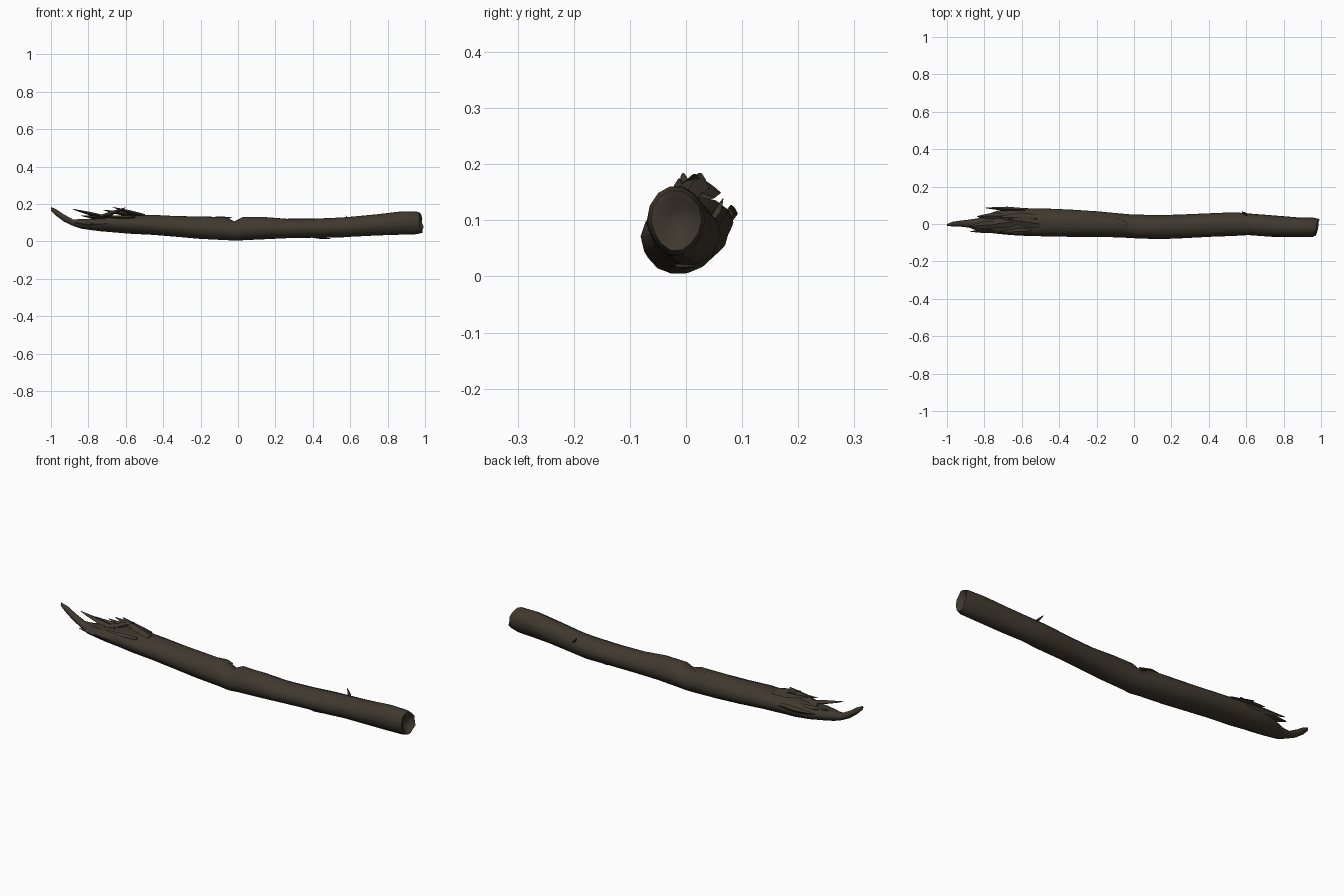
import bpy, bmesh, math, random
from mathutils import Vector

random.seed(4)
SIDES = 14

cube = bpy.data.objects.get("Cube")
if cube:
    bpy.data.objects.remove(cube, do_unlink=True)


def make_material(name, colour):
    mat = bpy.data.materials.new(name)
    mat.use_nodes = True
    mat.diffuse_color = colour
    bsdf = mat.node_tree.nodes["Principled BSDF"]
    bsdf.inputs["Base Color"].default_value = colour
    bsdf.inputs["Roughness"].default_value = 0.9
    return mat


BARK = make_material("dark bark", (0.05, 0.04, 0.028, 1))


def finish(bm, name, angle):
    bmesh.ops.recalc_face_normals(bm, faces=bm.faces)
    mesh = bpy.data.meshes.new(name)
    bm.to_mesh(mesh)
    bm.free()
    mesh.materials.append(BARK)
    obj = bpy.data.objects.new(name, mesh)
    bpy.context.collection.objects.link(obj)
    bpy.ops.object.select_all(action="DESELECT")
    obj.select_set(True)
    bpy.context.view_layer.objects.active = obj
    bpy.ops.object.shade_smooth_by_angle(angle=math.radians(angle))
    return obj


def bridge(bm, a, b):
    for i in range(len(a)):
        j = (i + 1) % len(a)
        bm.faces.new((a[i], a[j], b[j], b[i]))


# Log outline: x, bottom, top, front, back
STATIONS = [
    (-1.0, .165, .185, -.010, .000), (-.97, .135, .172, -.013, .012),
    (-.93, .105, .145, -.014, .018), (-.88, .082, .118, -.020, .024),
    (-.84, .068, .122, -.036, .030), (-.79, .060, .130, -.046, .050),
    (-.73, .053, .136, -.053, .072), (-.66, .046, .148, -.060, .082),
    (-.58, .040, .153, -.065, .085), (-.46, .033, .146, -.068, .083),
    (-.33, .022, .139, -.069, .078), (-.2, .010, .136, -.070, .070),
    (-.07, .003, .133, -.073, .057), (-.02, .002, .110, -.076, .053),
    (.03, .003, .134, -.079, .051), (.14, .009, .134, -.082, .048),
    (.26, .014, .124, -.078, .052), (.4, .018, .124, -.069, .058),
    (.54, .018, .131, -.064, .064), (.61, .023, .136, -.061, .058),
    (.74, .029, .149, -.069, .047), (.87, .034, .164, -.071, .037),
    (.955, .037, .163, -.070, .036),
]


def build_log():
    bm = bmesh.new()
    rings = []
    for x, z0, z1, y0, y1 in STATIONS:
        ring = []
        for k in range(SIDES):
            a = math.tau * k / SIDES
            # long shallow grooves follow the grain
            r = 1 - .035 * (1 + math.sin(3 * a + 4 * x)) * abs(math.sin(2 * a))
            r -= random.uniform(0, .03)
            y = (y0 + y1) / 2 + (y1 - y0) / 2 * math.cos(a) * r
            z = (z0 + z1) / 2 + (z1 - z0) / 2 * math.sin(a) * r
            # ragged torn upper side near the broken end
            if -.8 < x < -.5 and math.sin(a) > .3:
                z -= random.uniform(0, .014)
            ring.append(bm.verts.new((x, y, z)))
        rings.append(ring)
    for a, b in zip(rings, rings[1:]):
        bridge(bm, a, b)
    bm.faces.new(rings[0])

    # Broken right end: tilted worn rim with a shallow hollow
    last = rings[-1]
    centre = sum((v.co for v in last), Vector()) / SIDES
    for scale, push in ((.88, .025), (.62, .012), (.3, .002)):
        ring = []
        for v in last:
            d = v.co - centre
            tilt = -.12 * d.z + .13 * d.y if scale > .8 else 0
            ring.append(bm.verts.new((centre.x + push + tilt + random.uniform(-.004, .004),
                                      centre.y + d.y * scale, centre.z + d.z * scale)))
        bridge(bm, rings[-1], ring)
        rings.append(ring)
    bm.faces.new(rings[-1])
    return finish(bm, "log", 50)


def splinter(name, root, tip, width, thick):
    """Flat four-sided shard tapering from root to tip."""
    root, tip = Vector(root), Vector(tip)
    axis = (tip - root).normalized()
    side = axis.cross(Vector((0, 0, 1))).normalized()
    up = side.cross(axis)
    bm = bmesh.new()
    rings = []
    for t, s in ((0, .7), (.45, 1), (.8, .5), (1, .1)):
        c = root.lerp(tip, t) - up * thick * .3 * math.sin(math.pi * t)
        rings.append([bm.verts.new(c + side * width * s * p + up * thick * s * q)
                      for p, q in ((1, 0), (0, 1), (-1, 0), (0, -1))])
    for a, b in zip(rings, rings[1:]):
        bridge(bm, a, b)
    bm.faces.new(rings[0])
    bm.faces.new(rings[-1])
    return finish(bm, name, 30)


build_log()

# Torn wood at the broken left end
splinter("long_splinter", (-.70, .0, .13), (-.885, -.012, .174), .022, .01)
splinter("back_splinter", (-.58, .076, .112), (-.795, .086, .122), .012, .016)
splinter("raised_splinter", (-.52, .03, .14), (-.72, .036, .168), .03, .012)
splinter("top_flake", (-.50, .0, .14), (-.67, .025, .184), .03, .01)
splinter("top_lump", (-.75, .0, .128), (-.60, .015, .182), .03, .012)
splinter("front_flake", (-.55, -.035, .13), (-.72, -.046, .135), .016, .01)
splinter("inner_splinter", (-.68, .045, .125), (-.84, .04, .138), .018, .01)
splinter("low_splinter", (-.72, -.035, .09), (-.875, -.04, .10), .012, .012)

# Small bark spurs along the trunk
splinter("bark_spur", (.61, .045, .10), (.575, .066, .139), .008, .006)
splinter("under_spur", (.40, .0, .024), (.50, -.005, .016), .02, .006)
splinter("notch_lip", (-.12, .0, .127), (-.03, .0, .128), .03, .008)
